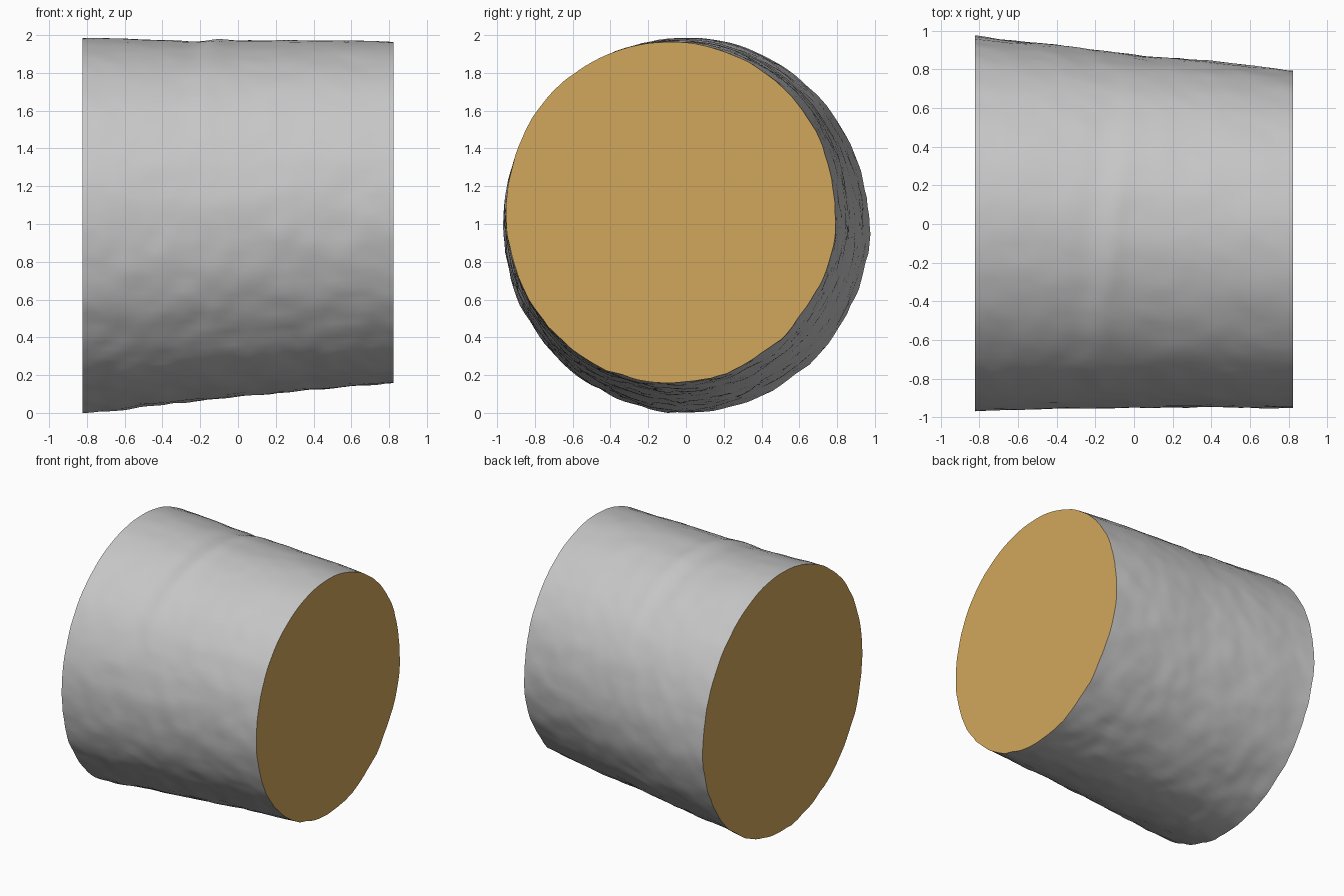
import bpy
import bmesh
import math
from mathutils import Vector, noise

old = bpy.data.objects.get("Cube")
if old:
    bpy.data.objects.remove(old, do_unlink=True)


def make_material(name, color):
    mat = bpy.data.materials.new(name)
    mat.use_nodes = True
    mat.diffuse_color = color
    mat.node_tree.nodes["Principled BSDF"].inputs["Base Color"].default_value = color
    return mat


bark = make_material("grey bark", (0.57, 0.57, 0.57, 1))
wood = make_material("cut wood", (0.64, 0.38, 0.105, 1))

HALF, RINGS, SIDES = 0.823, 72, 128

# Limits of the trunk along its length: x, front y, back y, bottom z, top z
STATIONS = [
    (-HALF, -0.97, 0.97, 0.01, 1.995),
    (-0.4, -0.96, 0.925, 0.05, 1.98),
    (0.0, -0.95, 0.875, 0.095, 1.98),
    (0.4, -0.95, 0.84, 0.135, 1.985),
    (HALF, -0.955, 0.79, 0.17, 1.975),
]


def limits(x):
    for a, b in zip(STATIONS, STATIONS[1:]):
        if x <= b[0] + 1e-6:
            t = (x - a[0]) / (b[0] - a[0])
            return [p + (q - p) * t for p, q in zip(a[1:], b[1:])]


def bump(value, center, width):
    return math.exp(-((value - center) / width) ** 2)


def roughness(x, c, s):
    """Relative swelling of the bark at one point of the trunk."""
    broad = noise.noise(Vector((x * 0.8, c * 2.2, s * 2.2 + 5)))
    medium = noise.noise(Vector((x * 4, c * 6, s * 6)))
    fine = noise.noise(Vector((x * 9 + 3, c * 15, s * 15)))
    strength = 1.0 - 0.45 * s
    # Shallow step across the top of the trunk
    bend = -0.17 + 0.12 * c
    step = (bump(x, bend + 0.07, 0.06) - bump(x, bend - 0.05, 0.08)) * bump(s, 1, 0.4)
    return 0.008 * broad + strength * (0.007 * medium + 0.005 * fine) + 0.007 * step


# Bark side wall and the two flat cut ends
bm = bmesh.new()
rings = []
for i in range(RINGS + 1):
    x = -HALF + 2 * HALF * i / RINGS
    front, back, low, high = limits(x)
    ring = []
    for j in range(SIDES):
        angle = 2 * math.pi * j / SIDES
        c, s = math.cos(angle), math.sin(angle)
        r = 1 + roughness(x, c, s)
        y = (front + back) / 2 + (back - front) / 2 * r * c
        z = (low + high) / 2 + (high - low) / 2 * r * s
        ring.append(bm.verts.new((x, y, min(max(z, 0), 2))))
    rings.append(ring)

for a, b in zip(rings, rings[1:]):
    for j in range(SIDES):
        k = (j + 1) % SIDES
        bm.faces.new((a[j], a[k], b[k], b[j])).smooth = True
for ring in (rings[0], rings[-1]):
    bm.faces.new(ring).material_index = 1
bmesh.ops.recalc_face_normals(bm, faces=bm.faces)

# Keep the rim between bark and cut ends sharp
for edge in bm.edges:
    if len({f.material_index for f in edge.link_faces}) > 1:
        edge.smooth = False

mesh = bpy.data.meshes.new("log")
bm.to_mesh(mesh)
bm.free()
mesh.materials.append(bark)
mesh.materials.append(wood)
log = bpy.data.objects.new("log", mesh)
bpy.context.collection.objects.link(log)

# Rest the log on the ground
lowest = min(v.co.z for v in mesh.vertices)
for v in mesh.vertices:
    v.co.z -= lowest
